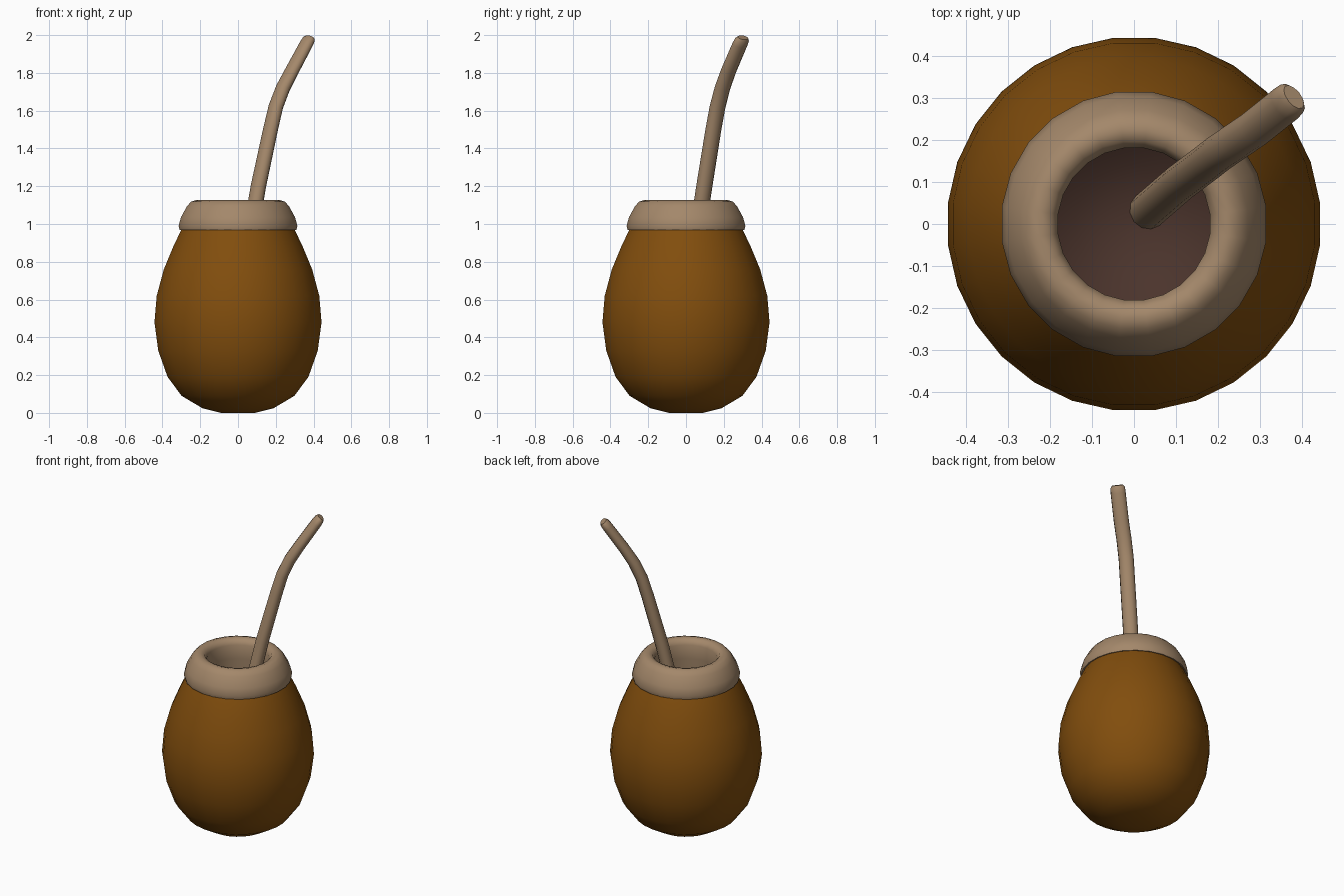
import bpy, bmesh, math
from mathutils import Vector

old = bpy.data.objects.get("Cube")
if old:
    bpy.data.objects.remove(old, do_unlink=True)


def material(name, rgb):
    m = bpy.data.materials.new(name)
    m.use_nodes = True
    m.diffuse_color = (*rgb, 1)
    bsdf = m.node_tree.nodes["Principled BSDF"]
    bsdf.inputs["Base Color"].default_value = (*rgb, 1)
    bsdf.inputs["Roughness"].default_value = 0.8
    return m


gourd_brown = material("gourd brown", (0.22, 0.075, 0.004))
tan = material("tan", (0.37, 0.245, 0.145))
dark_herb = material("dark herb", (0.07, 0.034, 0.025))


def skin(name, rings, mat, cap_start=False, cap_end=False, angle=50):
    """Bridge a list of equal-sized point rings into a smooth surface."""
    bm = bmesh.new()
    loops = [[bm.verts.new(p) for p in ring] for ring in rings]
    n = len(loops[0])
    for a, b in zip(loops, loops[1:]):
        for i in range(n):
            j = (i + 1) % n
            bm.faces.new((a[i], a[j], b[j], b[i]))
    if cap_start:
        bm.faces.new(loops[0][::-1])
    if cap_end:
        bm.faces.new(loops[-1])
    mesh = bpy.data.meshes.new(name)
    bm.to_mesh(mesh)
    bm.free()
    mesh.materials.append(mat)
    obj = bpy.data.objects.new(name, mesh)
    bpy.context.collection.objects.link(obj)
    bpy.ops.object.select_all(action="DESELECT")
    obj.select_set(True)
    bpy.context.view_layer.objects.active = obj
    bpy.ops.object.shade_smooth_by_angle(angle=math.radians(angle))
    return obj


def lathe(name, profile, mat, sides, **kw):
    turns = [math.tau * (i + 0.5) / sides for i in range(sides)]
    rings = [[(r * math.cos(t), r * math.sin(t), z) for t in turns] for r, z in profile]
    return skin(name, rings, mat, **kw)


# Egg-shaped gourd
lathe("gourd_body", [
    (0.09, 0), (0.19, 0.025), (0.30, 0.09), (0.375, 0.19), (0.425, 0.33),
    (0.445, 0.48), (0.433, 0.62), (0.395, 0.76), (0.345, 0.88), (0.297, 0.98),
    (0.27, 1.02)], gourd_brown, 28, cap_start=True)

# Rolled collar, turned over the rim and down the inside wall
lathe("collar", [
    (0.285, 0.975), (0.312, 0.968), (0.317, 0.99), (0.305, 1.035), (0.272, 1.095),
    (0.25, 1.118), (0.225, 1.126), (0.198, 1.118), (0.182, 1.09), (0.185, 1.0),
    (0.2, 0.78)], tan, 24, angle=70)

# Slightly hollowed herb filling
lathe("herb_filling", [(0.205, 0.84), (0.14, 0.79), (0.06, 0.765), (0.01, 0.76)],
      dark_herb, 24, cap_end=True)

# Bent straw, flattened towards the mouthpiece
path = [Vector(p) for p in (
    (0.025, 0.025, 0.72), (0.108, 0.097, 1.2), (0.172, 0.145, 1.5),
    (0.2, 0.167, 1.62), (0.238, 0.193, 1.72), (0.285, 0.225, 1.81),
    (0.36, 0.285, 1.95), (0.374, 0.297, 1.976), (0.38, 0.302, 1.987))]
widths = [0.045] * 7 + [0.043, 0.033]
depths = [0.04, 0.039, 0.037, 0.036, 0.035, 0.033, 0.031, 0.028, 0.02]
side = Vector((-0.62, 0.78, 0)).normalized()
rings = []
for k, p in enumerate(path):
    tangent = (path[min(k + 1, len(path) - 1)] - path[max(k - 1, 0)]).normalized()
    across = side.cross(tangent).normalized()
    rings.append([p + across * depths[k] * math.cos(t) + side * widths[k] * math.sin(t)
                  for t in (-math.tau * i / 12 for i in range(12))])
straw = skin("straw", rings, tan, cap_start=True, cap_end=True)

# Make the closed straw's faces point outward
bm = bmesh.new()
bm.from_mesh(straw.data)
bmesh.ops.recalc_face_normals(bm, faces=bm.faces)
bm.to_mesh(straw.data)
bm.free()
